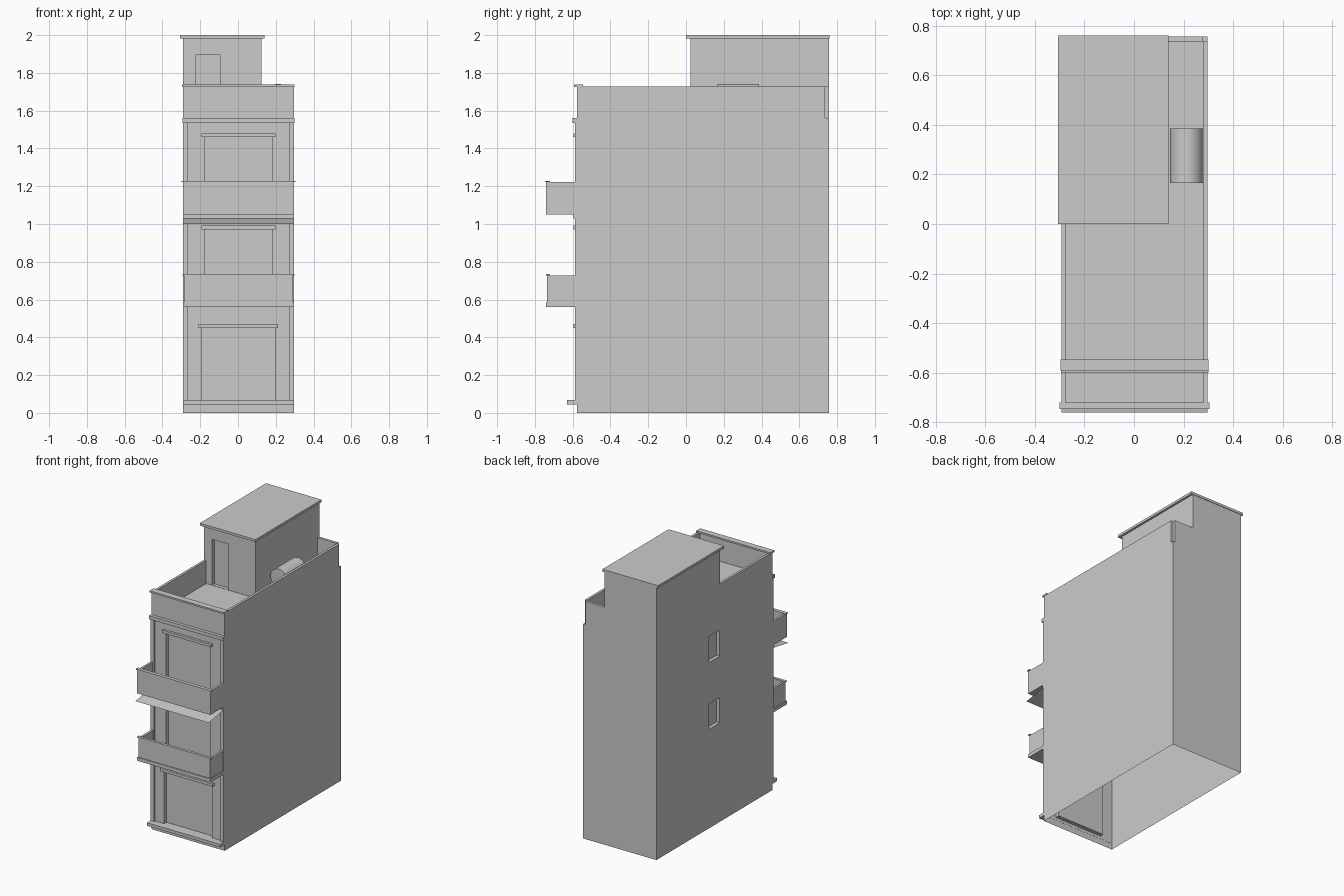
import bpy, bmesh, math

if "Cube" in bpy.data.objects:
    bpy.data.objects.remove(bpy.data.objects["Cube"])


def box(name, x0, x1, y0, y1, z0, z1):
    bm = bmesh.new()
    bmesh.ops.create_cube(bm, size=1)
    for v in bm.verts:
        v.co = (x1 if v.co.x > 0 else x0, y1 if v.co.y > 0 else y0, z1 if v.co.z > 0 else z0)
    me = bpy.data.meshes.new(name)
    bm.to_mesh(me)
    bm.free()
    ob = bpy.data.objects.new(name, me)
    bpy.context.collection.objects.link(ob)
    return ob


def carve(target, *dims):
    cutter = box("cutter", *dims)
    cutter.hide_render = True
    mod = target.modifiers.new("cut", 'BOOLEAN')
    mod.operation, mod.solver, mod.object = 'DIFFERENCE', 'EXACT', cutter
    bpy.context.view_layer.objects.active = target
    bpy.ops.object.modifier_apply(modifier=mod.name)
    bpy.data.objects.remove(cutter)


L, R, F, B = -0.292, 0.297, -0.577, 0.757   # outer wall planes
DECK, RIM = 1.56, 1.728                     # roof deck and parapet top

# Main shell, carved from one block so the stair house stays flush with the walls
shell = box("building_shell", L, R, F, B, 0, 1.985)
carve(shell, -1, 1, -1, 0.025, RIM, 3)                      # above front terrace
carve(shell, 0.125, 1, -1, 1, RIM, 3)                       # above side terrace
carve(shell, L + 0.018, R - 0.018, F + 0.018, 0.025, DECK, 3)
carve(shell, 0.125, R - 0.018, -0.2, B - 0.02, DECK, 3)
carve(shell, R - 0.018, 1, B - 0.02, 1, DECK, 3)            # open parapet corner
carve(shell, -0.225, -0.095, 0, 0.05, DECK + 0.002, 1.895)  # stair house door

# Front openings with their hoods: half width, sill z, head z
for name, w, z0, z1 in (("ground", 0.193, 0.065, 0.45),
                        ("middle", 0.178, 0.6, 0.972),
                        ("upper", 0.178, 1.09, 1.46)):
    carve(shell, 0.002 - w, 0.002 + w, -1, F + 0.03, z0, z1)
    box(name + "_hood", -0.016 - w, 0.02 + w, F - 0.018, F + 0.001, z1, z1 + 0.02)

# Small windows in the left wall
for z0, z1 in ((0.72, 0.905), (1.205, 1.395)):
    carve(shell, -1, L + 0.025, 0.03, 0.152, z0, z1)

# The shell is open underneath
bm = bmesh.new()
bm.from_mesh(shell.data)
bmesh.ops.delete(bm, geom=[f for f in bm.faces if all(v.co.z < 1e-4 for v in f.verts)],
                 context='FACES')
bm.to_mesh(shell.data)
bm.free()

# Facade trim
for side, x0, x1 in (("left", L, L + 0.027), ("right", R - 0.027, R)):
    box(side + "_pilaster", x0, x1, F - 0.011, F + 0.001, 0.065, 1.535)
box("base_ledge", L, R, -0.63, F + 0.001, 0.045, 0.067)
box("floor_band", L, R, F - 0.018, F + 0.001, 1.03, 1.05)
box("cornice", L - 0.003, R + 0.003, -0.6, F + 0.001, 1.535, DECK)
box("parapet_cap", L - 0.004, R + 0.003, -0.592, -0.546, RIM - 0.002, 1.738)

# Stair house roof slab
box("roof_slab", -0.307, 0.14, 0.0, 0.76, 1.982, 2.0)

# Balconies: open-topped trays
for name, z0, z1, e in (("middle", 0.56, 0.728, 0.006), ("upper", 1.05, 1.222, 0.0)):
    yf = -0.741
    box(name + "_balcony_floor", L, R, yf, F, z0, z0 + 0.025)
    box(name + "_balcony_front", L + e, R - e, yf + e, yf + e + 0.016, z0 + 0.025, z1)
    box(name + "_balcony_left", L + e, L + e + 0.016, yf + e, F, z0 + 0.025, z1)
    box(name + "_balcony_right", R - e - 0.016, R - e, yf + e, F, z0 + 0.025, z1)
    box(name + "_balcony_cap", L - 0.008 + e, R + 0.008 - e, yf - 0.005 + e, yf + 0.021, z1, z1 + 0.006)

# Thin sloping canopy under the upper balcony
me = bpy.data.meshes.new("canopy")
me.from_pydata([(L, -0.76, 1.0), (R, -0.76, 1.0), (R, F, 1.032), (L, F, 1.032)], [], [(0, 1, 2, 3)])
bpy.context.collection.objects.link(bpy.data.objects.new("canopy", me))

# Water tank lying on the side terrace
bpy.ops.mesh.primitive_cylinder_add(vertices=24, radius=0.067, depth=0.22,
                                    location=(0.212, 0.276, 1.675),
                                    rotation=(math.pi / 2, 0, 0))
tank = bpy.context.object
tank.name = "water_tank"
bpy.ops.object.shade_smooth_by_angle(angle=math.radians(40))
